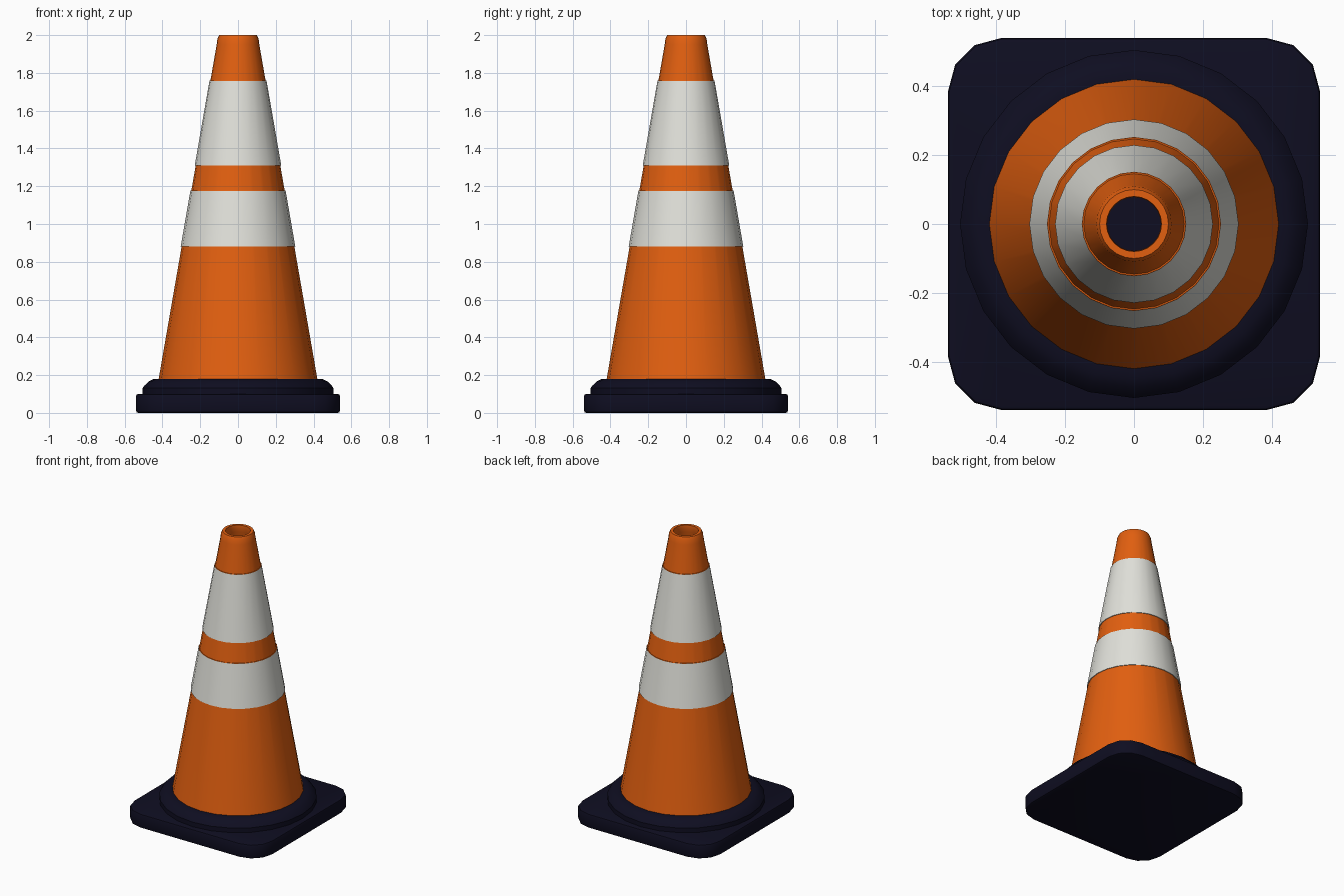
import bpy
import bmesh
from math import cos, sin, pi

SIDES = 24

cube = bpy.data.objects.get("Cube")
if cube:
    bpy.data.objects.remove(cube, do_unlink=True)


def material(name, rgb):
    mat = bpy.data.materials.new(name)
    mat.use_nodes = True
    mat.diffuse_color = (*rgb, 1)
    bsdf = next(n for n in mat.node_tree.nodes if n.type == "BSDF_PRINCIPLED")
    bsdf.inputs["Base Color"].default_value = (*rgb, 1)
    return mat


orange = material("bright orange", (0.76, 0.115, 0.005))
white = material("reflective white", (0.75, 0.75, 0.70))
navy = material("dark navy rubber", (0.0045, 0.0042, 0.015))


def finish(name, bm, mat, angle=0.5):
    bmesh.ops.recalc_face_normals(bm, faces=bm.faces)
    mesh = bpy.data.meshes.new(name)
    bm.to_mesh(mesh)
    bm.free()
    mesh.materials.append(mat)
    obj = bpy.data.objects.new(name, mesh)
    bpy.context.collection.objects.link(obj)
    bpy.ops.object.select_all(action="DESELECT")
    obj.select_set(True)
    bpy.context.view_layer.objects.active = obj
    bpy.ops.object.shade_smooth_by_angle(angle=angle)
    return obj


def lathe(name, profile, mat, closed=False, cap=False):
    """Revolve (radius, height) points about the z axis."""
    bm = bmesh.new()
    rings = [[bm.verts.new((r * cos(2 * pi * i / SIDES), r * sin(2 * pi * i / SIDES), z))
              for i in range(SIDES)] for r, z in profile]
    pairs = list(zip(rings, rings[1:]))
    if closed:
        pairs.append((rings[-1], rings[0]))
    for low, high in pairs:
        for i in range(SIDES):
            j = (i + 1) % SIDES
            bm.faces.new((low[i], low[j], high[j], high[i]))
    if cap:
        bm.faces.new(rings[0])
        bm.faces.new(rings[-1])
    return finish(name, bm, mat)


def cone_radius(z):
    return 0.42 - 0.1735 * (z - 0.18)


# Square foot with rounded corners and softened edges
bm = bmesh.new()
bmesh.ops.create_cube(bm, size=1)
bmesh.ops.scale(bm, vec=(1.08, 1.08, 0.10), verts=bm.verts)
bmesh.ops.translate(bm, vec=(0, 0, 0.05), verts=bm.verts)
corners = [e for e in bm.edges if abs(e.verts[0].co.z - e.verts[1].co.z) > 0.05]
bmesh.ops.bevel(bm, geom=corners, offset=0.155, segments=3, profile=0.5, affect="EDGES")
rims = [e for e in bm.edges if abs(e.verts[0].co.z - e.verts[1].co.z) < 0.001]
bmesh.ops.bevel(bm, geom=rims, offset=0.012, segments=2, profile=0.5, affect="EDGES")
finish("base_plate", bm, navy)

# Raised round collar on the foot
lathe("base_collar", [(0.505, 0.09), (0.505, 0.132), (0.497, 0.143),
                      (0.475, 0.165), (0.45, 0.178), (0.42, 0.18)], navy, cap=True)

# Hollow tapered body, open at the top
wall = 0.028
lathe("cone_body", [(cone_radius(0.17), 0.17), (cone_radius(1.95), 1.95),
                    (0.109, 1.98), (0.100, 2.0), (0.080, 2.0), (0.078, 1.98),
                    (cone_radius(1.95) - wall, 1.95),
                    (cone_radius(0.17) - wall, 0.17)], orange, closed=True)

# Reflective sleeves, each with a thin orange lip on top
for name, low, high in (("lower", 0.88, 1.175), ("upper", 1.31, 1.757)):
    r0, r1 = cone_radius(low), cone_radius(high)
    lathe(name + "_reflective_band", [(r0 - 0.004, low), (r0 + 0.005, low),
                                      (r1 + 0.005, high), (r1 - 0.004, high)],
          white, closed=True)
    lathe(name + "_band_lip", [(r1 - 0.004, high), (r1 + 0.005, high),
                               (r1 + 0.004, high + 0.002), (r1 - 0.004, high + 0.002)],
          orange, closed=True)
